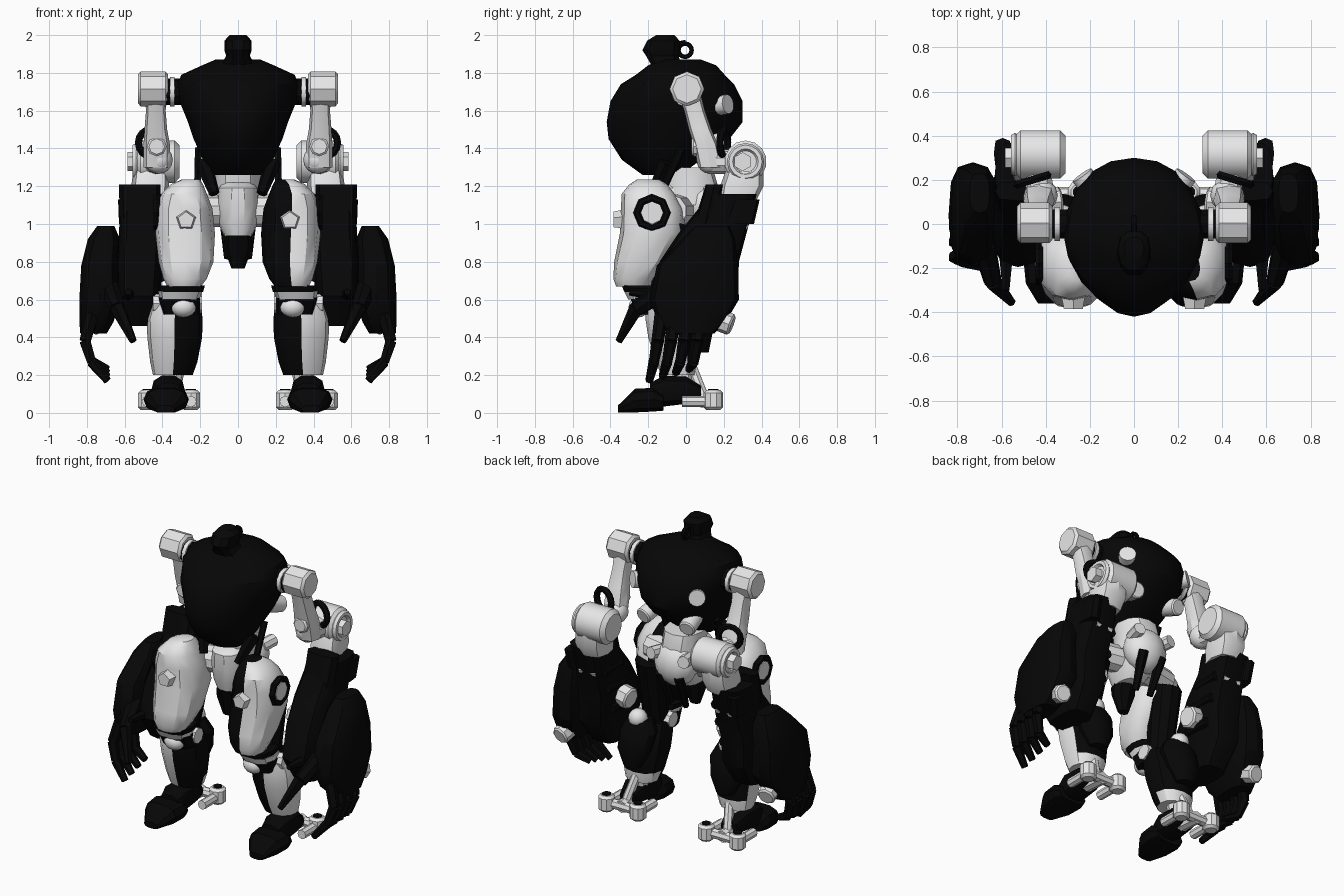
import bpy, bmesh, math
from mathutils import Vector

cube = bpy.data.objects.get("Cube")
if cube:
    bpy.data.objects.remove(cube)


def material(name, value):
    m = bpy.data.materials.new(name)
    m.use_nodes = True
    colour = (value, value, value, 1)
    m.diffuse_color = colour
    m.node_tree.nodes["Principled BSDF"].inputs["Base Color"].default_value = colour
    return m


MATS = [material("light_grey_shell", 0.8), material("black_shell", 0.002)]
WHITE, BLACK = 0, 1


def finish(name, bm, mat, s=1, rule=None, angle=32):
    """Mirror for side s, colour the faces and add the object to the scene."""
    for f in bm.faces:
        f.material_index = int(rule(f.calc_center_median())) if rule else mat
    for v in bm.verts:
        v.co.x *= s
    bmesh.ops.recalc_face_normals(bm, faces=bm.faces)
    me = bpy.data.meshes.new(name)
    bm.to_mesh(me)
    bm.free()
    for m in MATS:
        me.materials.append(m)
    ob = bpy.data.objects.new(name, me)
    bpy.context.collection.objects.link(ob)
    bpy.ops.object.select_all(action='DESELECT')
    ob.select_set(True)
    bpy.context.view_layer.objects.active = ob
    bpy.ops.object.shade_smooth_by_angle(angle=math.radians(angle))
    return ob


def loft(name, rings, mat, s=1, n=12, power=1.0, rule=None, along_y=False, nose=0):
    """Rings are (height, centre x, centre y, half width, half depth)."""
    bm = bmesh.new()
    loops = []
    for h, cx, cy, hw, hd in rings:
        loop = []
        for i in range(n):
            a = 2 * math.pi * i / n
            c, d = math.cos(a), math.sin(a)
            x = cx + hw * math.copysign(abs(c) ** power, c) * (1 - nose * min(d, 0) ** 2)
            y = cy + hd * math.copysign(abs(d) ** power, d)
            loop.append(bm.verts.new((x, h, y) if along_y else (x, y, h)))
        loops.append(loop)
    for a, b in zip(loops, loops[1:]):
        for i in range(n):
            j = (i + 1) % n
            bm.faces.new((a[i], a[j], b[j], b[i]))
    bm.faces.new(loops[0])
    bm.faces.new(loops[-1])
    return finish(name, bm, mat, s, rule)


def rod(name, p, q, r, mat, s=1, r2=None, n=10, bevel=0.0):
    p, q = Vector(p), Vector(q)
    bm = bmesh.new()
    bmesh.ops.create_cone(bm, cap_ends=True, segments=n, radius1=r,
                          radius2=r if r2 is None else r2, depth=(q - p).length)
    if bevel:
        rim = [e for e in bm.edges if abs(e.verts[0].co.z - e.verts[1].co.z) < 1e-5]
        bmesh.ops.bevel(bm, geom=rim, offset=bevel, segments=1, affect='EDGES')
    turn = (q - p).to_track_quat('Z', 'Y').to_matrix().to_4x4()
    turn.translation = (p + q) / 2
    bm.transform(turn)
    return finish(name, bm, mat, s)


def ball(name, p, r, mat, s=1, scale=(1, 1, 1)):
    bm = bmesh.new()
    bmesh.ops.create_uvsphere(bm, u_segments=12, v_segments=8, radius=r)
    for v in bm.verts:
        v.co = Vector(p) + v.co * Vector(scale)
    return finish(name, bm, mat, s, angle=40)


def hoop(name, p, axis, big, small, mat, s=1, n=16):
    """A ring swept around an axis."""
    bm = bmesh.new()
    turn = Vector(axis).to_track_quat('Z', 'Y')
    grid = []
    for i in range(n):
        a = 2 * math.pi * i / n
        out = Vector((math.cos(a), math.sin(a), 0))
        grid.append([bm.verts.new(Vector(p) + turn @ (
            out * (big + small * math.cos(k * math.pi / 3))
            + Vector((0, 0, small * math.sin(k * math.pi / 3))))) for k in range(6)])
    for i in range(n):
        for k in range(6):
            a, b, l = grid[i], grid[(i + 1) % n], (k + 1) % 6
            bm.faces.new((a[k], b[k], b[l], a[l]))
    return finish(name, bm, mat, s)


# Torso and head
loft("torso", [(1.26, 0, -.13, .12, .1), (1.34, 0, -.13, .185, .21),
               (1.45, 0, -.09, .235, .32), (1.54, 0, -.06, .265, .36),
               (1.65, 0, -.05, .31, .35), (1.74, 0, -.045, .32, .3),
               (1.79, 0, -.03, .3, .235), (1.84, 0, -.02, .19, .18),
               (1.87, 0, -.03, .12, .11)], BLACK, n=20, power=.92, nose=.2)
loft("head", [(1.83, 0, -.1, .1, .08), (1.89, 0, -.125, .062, .09),
              (1.92, 0, -.133, .072, .102), (1.97, 0, -.12, .072, .09),
              (2.0, 0, -.11, .045, .05)], BLACK, n=10, power=.8)
hoop("neck_handle", (0, -.005, 1.92), (1, 0, 0), .035, .012, BLACK)
rod("neck_cable", (0, -.05, 1.95), (0, 0, 1.96), .015, BLACK)

# Waist, pelvis and crotch guard
loft("waist", [(1.1, 0, .03, .13, .13), (1.2, 0, .02, .12, .15), (1.3, 0, 0, .12, .14)],
     WHITE, power=.85)
loft("pelvis", [(.93, 0, -.06, .07, .1), (1.0, 0, -.03, .105, .15),
                (1.1, 0, -.01, .115, .19), (1.19, 0, -.01, .108, .19),
                (1.22, 0, 0, .085, .14)], WHITE, n=14, power=.8)
ball("rear_pelvis", (0, .1, 1.1), .13, WHITE, scale=(1.1, .85, 1.1))
loft("crotch_guard", [(.765, 0, -.1, .035, .03), (.88, 0, -.1, .078, .06),
                      (.94, 0, -.1, .07, .08)], BLACK, n=8)


def arm(s):
    # Shoulder and upper arm
    rod("shoulder_joint", (.27, 0, 1.7), (.38, 0, 1.7), .07, BLACK, s, n=10)
    rod("shoulder_collar", (.335, 0, 1.7), (.36, 0, 1.7), .078, WHITE, s, n=12)
    rod("shoulder", (.37, .005, 1.715), (.53, .005, 1.715), .092, WHITE, s, n=8, bevel=.015)
    loft("upper_arm", [(1.3, .43, .13, .07, .065), (1.42, .43, .105, .07, .065),
                       (1.5, .435, .075, .06, .06), (1.6, .435, .045, .052, .055),
                       (1.7, .435, .015, .06, .06)], WHITE, s, n=8, power=.7)
    # Elbow
    ball("elbow_ball", (.42, .13, 1.34), .075, WHITE, s)
    rod("elbow_bolt", (.43, .03, 1.41), (.43, .13, 1.41), .052, WHITE, s, n=8, bevel=.01)
    hoop("elbow_hose", (.46, .2, 1.43), (.3, 1, 0), .07, .02, BLACK, s)
    rod("elbow_drum", (.31, .315, 1.33), (.54, .315, 1.33), .112, WHITE, s, n=14, bevel=.025)
    hoop("elbow_rim", (.54, .315, 1.33), (1, 0, 0), .078, .02, WHITE, s)
    rod("elbow_cap", (.53, .3, 1.33), (.585, .3, 1.33), .05, WHITE, s, n=6)
    rod("elbow_link", (.42, .12, 1.33), (.45, .3, 1.33), .065, WHITE, s)
    loft("elbow_socket", [(1.12, .47, .27, .09, .1), (1.2, .465, .295, .1, .115),
                          (1.28, .46, .31, .095, .1)], WHITE, s, n=8, power=.7)
    # Forearm and its outer shell
    loft("forearm", [(.46, .52, .03, .09, .13), (.62, .525, .04, .115, .235),
                     (.8, .52, .07, .125, .21), (.95, .51, .14, .12, .18),
                     (1.08, .51, .21, .115, .145), (1.16, .515, .235, .115, .14)],
         BLACK, s, power=.6)
    loft("forearm_lug", [(1.0, .59, .28, .04, .08), (1.13, .595, .32, .04, .07)],
         BLACK, s, n=8, power=.6)
    loft("forearm_collar", [(1.0, .52, .1, .105, .06), (1.21, .52, .15, .11, .045)],
         BLACK, s, n=8, power=.6)
    rod("forearm_band", (.44, .3, .99), (.56, .305, .99), .024, WHITE, s, n=8)
    for z in (.72, .87, 1.0):
        rod("forearm_piston", (.41, .02 + (z - .72) * .3, z),
            (.41, .2 + (z - .72) * .3, z), .03, BLACK, s, n=8)
    loft("hand_shell", [(.42, .765, .03, .07, .12), (.48, .75, .03, .09, .18),
                        (.6, .73, .045, .11, .235), (.78, .73, .06, .1, .215),
                        (.92, .71, .12, .085, .14), (.99, .7, .14, .045, .09)],
         BLACK, s, power=.7)
    rod("hand_knob", (.74, .15, .5), (.755, .245, .465), .058, WHITE, s, n=8, bevel=.01)
    rod("forearm_knob", (.45, .09, .79), (.33, .1, .77), .07, WHITE, s, n=8, bevel=.01)
    # Fingers and thumb
    for i in range(4):
        y = -.13 + i * .07
        joints = [(.77, y, .52), (.81, y - .02, .38), (.775, y - .04, .27),
                  (.69, y - .065, .17 + i * .02)]
        for k, (a, b) in enumerate(zip(joints, joints[1:])):
            rod("finger_segment", a, b, .037 - k * .004, BLACK, s, r2=.033 - k * .006, n=6)
    rod("thumb_base", (.68, -.1, .66), (.64, -.26, .55), .055, BLACK, s, r2=.042, n=7)
    rod("thumb_tip", (.64, -.26, .56), (.555, -.355, .38), .042, BLACK, s, r2=.02, n=6)
    rod("palm_spur", (.58, -.1, .62), (.58, -.3, .64), .04, BLACK, s, r2=.018, n=6)


def leg(s):
    # Hip
    rod("hip_axle", (.05, -.03, 1.07), (.3, -.08, 1.07), .085, WHITE, s)
    rod("hip_disc", (.38, -.18, 1.06), (.445, -.18, 1.06), .06, WHITE, s, n=8)
    hoop("hip_ring", (.43, -.18, 1.06), (1, 0, 0), .08, .02, BLACK, s, n=8)
    # Thigh: the armour of the left thigh is black on its inner half
    loft("thigh_armour", [(.67, .285, -.28, .09, .09), (.71, .28, -.275, .115, .11),
                          (.8, .275, -.235, .145, .145), (.95, .28, -.175, .158, .175),
                          (1.08, .285, -.18, .15, .165), (1.16, .285, -.2, .12, .14),
                          (1.21, .27, -.2, .085, .1), (1.235, .25, -.2, .05, .06)],
         WHITE, s, power=.85, rule=lambda c: s > 0 and c.x < .275)
    rod("thigh_stud", (.275, -.3, 1.02), (.275, -.385, 1.02), .062, WHITE, s, r2=.045, n=5)
    rod("thigh_core", (.28, -.04, 1.0), (.3, -.12, .58), .1, BLACK, s, r2=.08)
    # Knee: a pale plate between a thin band and a dark joint
    loft("knee_band", [(.64, .3, -.22, .115, .11), (.675, .295, -.23, .12, .115)],
         BLACK, s, n=10, power=.7)
    loft("knee_plate", [(.6, .31, -.21, .105, .1), (.645, .305, -.22, .118, .112)],
         WHITE, s, n=10, power=.8)
    loft("knee_joint", [(.52, .3, -.17, .1, .09), (.61, .31, -.2, .11, .1)],
         BLACK, s, n=10, power=.7)
    rod("knee_axle", (.19, -.14, .58), (.45, -.14, .58), .05, WHITE, s, n=8)
    ball("knee_cap", (.29, -.25, .56), .068, WHITE, s, (1, .8, .8))
    # Shin: white on the outer front and lower back, black elsewhere
    loft("shin", [(.2, .345, -.04, .105, .09), (.27, .34, -.05, .125, .11),
                  (.4, .335, -.07, .145, .13), (.5, .335, -.09, .148, .125),
                  (.58, .33, -.11, .13, .1)], WHITE, s, power=.9,
         rule=lambda c: c.z > .3 if c.y > -.02 else c.x < .337)
    loft("calf_guard", [(.32, .34, .07, .06, .05), (.42, .34, .05, .11, .09),
                        (.54, .33, .02, .12, .1), (.62, .33, 0, .08, .07)], BLACK, s)
    ball("calf_joint", (.33, .03, .62), .06, WHITE, s)
    # Ankle and foot
    rod("ankle", (.33, -.02, .26), (.37, -.02, .08), .055, WHITE, s)
    rod("ankle_piston", (.34, .03, .24), (.37, .09, .09), .03, WHITE, s, n=8)
    loft("toe", [(-.36, .385, .02, .05, .02), (-.27, .38, .065, .11, .065),
                 (-.17, .38, .07, .12, .065), (-.12, .38, .055, .1, .045)],
         BLACK, s, n=10, power=.75, along_y=True)
    loft("instep", [(-.19, .37, .1, .07, .06), (-.12, .37, .115, .09, .085),
                    (.0, .37, .12, .085, .075), (.08, .37, .1, .06, .045)],
         BLACK, s, n=10, power=.8, along_y=True)
    rod("heel_bar", (.37, 0, .075), (.37, .15, .065), .04, WHITE, s, n=8)
    rod("heel_crossbar", (.25, .135, .065), (.49, .135, .065), .032, WHITE, s, n=8)
    for x in (.25, .48):
        rod("heel_pad", (x, .145, .015), (x, .145, .12), .052, WHITE, s, n=10, bevel=.015)
        rod("heel_cap", (x, .145, .118), (x, .145, .126), .028, BLACK, s, n=10)
        rod("side_bar", (x, .13, .06), (x, -.02, .06), .03, WHITE, s, n=8)


for s in (1, -1):
    arm(s)
    leg(s)
    # Back ports, waist struts, pelvis knobs and tail rods
    rod("back_port", (.17, .13, 1.62), (.236, .222, 1.635), .052, WHITE, s, n=12)
    rod("lower_back_port", (.14, .1, 1.45), (.16, .225, 1.41), .053, WHITE, s, n=12, bevel=.008)
    rod("waist_strut", (.185, -.1, 1.33), (.125, -.18, 1.16), .046, BLACK, s, r2=.028, n=6)
    rod("flank_strut", (.21, -.02, 1.4), (.215, -.12, 1.19), .02, BLACK, s, n=6)
    rod("pelvis_knob", (.1, .1, 1.16), (.12, .2, 1.17), .04, WHITE, s, n=8)
    rod("tail_rod", (.07, .17, 1.05), (.055, .08, .82), .034, BLACK, s, r2=.02, n=6)
